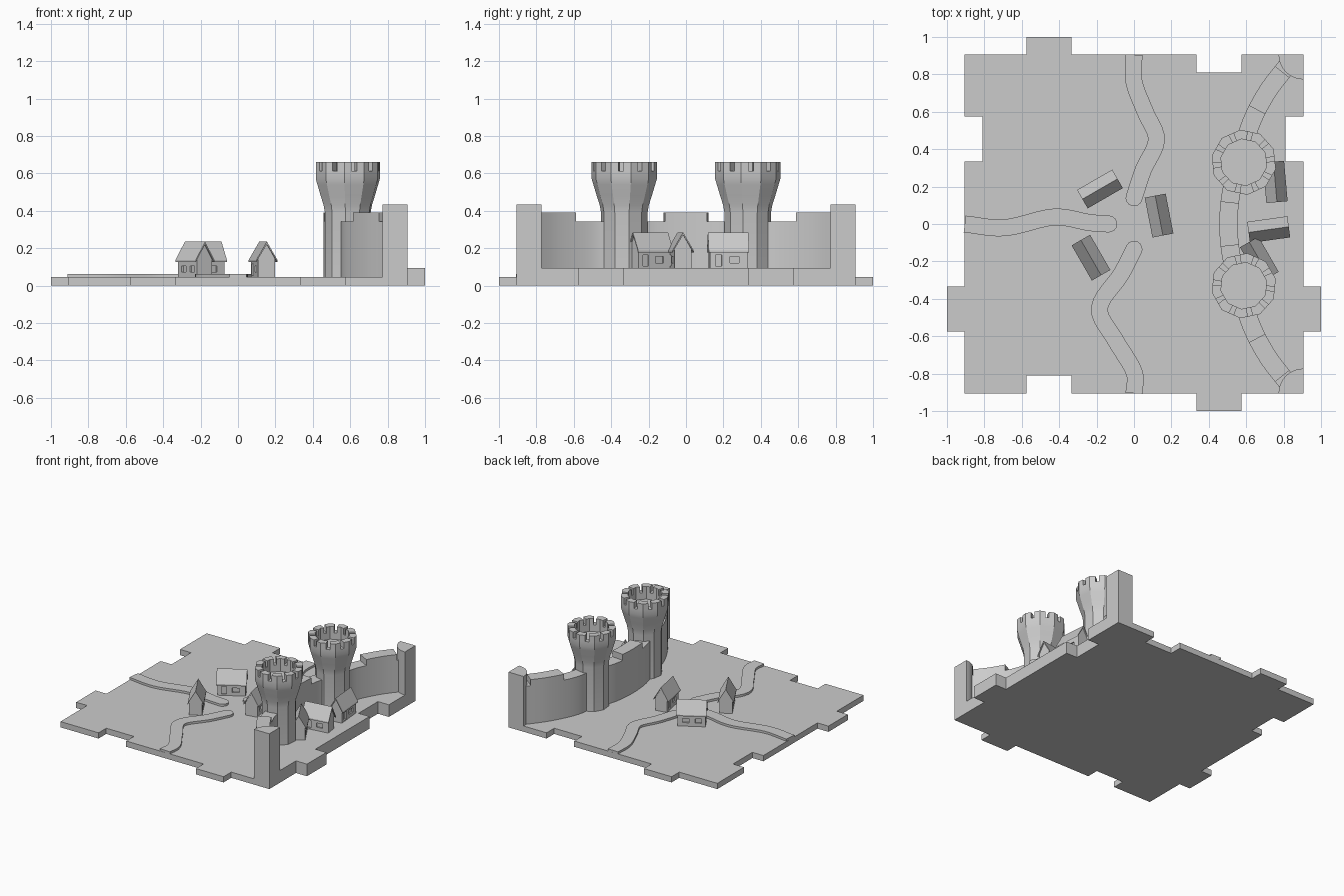
import bpy
import bmesh
from math import cos, sin, pi, radians
from mathutils import Vector, Matrix

cube = bpy.data.objects.get("Cube")
if cube:
    bpy.data.objects.remove(cube, do_unlink=True)

# One plain stone colour for everything
stone = bpy.data.materials.new("stone_grey")
stone.use_nodes = True
GREY = (0.6, 0.6, 0.6, 1)
stone.diffuse_color = GREY
stone.node_tree.nodes["Principled BSDF"].inputs["Base Color"].default_value = GREY

GROUND, CITY, EDGE = 0.045, 0.095, 0.905


def add_object(name, bm, smooth=False):
    bmesh.ops.recalc_face_normals(bm, faces=bm.faces)
    mesh = bpy.data.meshes.new(name)
    bm.to_mesh(mesh)
    bm.free()
    mesh.materials.append(stone)
    obj = bpy.data.objects.new(name, mesh)
    bpy.context.collection.objects.link(obj)
    if smooth:
        bpy.ops.object.select_all(action='DESELECT')
        obj.select_set(True)
        bpy.context.view_layer.objects.active = obj
        bpy.ops.object.shade_smooth_by_angle(angle=radians(30))
    return obj


def add_prism(bm, outline, z0, z1):
    """Extrude a flat outline from z0 up to z1."""
    face = bm.faces.new([bm.verts.new((p[0], p[1], z0)) for p in outline])
    top = bmesh.ops.extrude_face_region(bm, geom=[face])["geom"]
    moved = [v for v in top if isinstance(v, bmesh.types.BMVert)]
    bmesh.ops.translate(bm, verts=moved, vec=(0, 0, z1 - z0))


def prism(name, outline, z0, z1, smooth=False):
    bm = bmesh.new()
    add_prism(bm, outline, z0, z1)
    return add_object(name, bm, smooth)


def smooth_path(points, steps=6):
    """Catmull-Rom curve through the points."""
    p = [Vector(q) for q in points]
    p = [2 * p[0] - p[1]] + p + [2 * p[-1] - p[-2]]
    path = []
    for a, b, c, d in zip(p, p[1:], p[2:], p[3:]):
        for i in range(steps):
            t = i / steps
            path.append(0.5 * (2 * b + (c - a) * t + (2 * a - 5 * b + 4 * c - d) * t ** 2
                               + (3 * b - a - 3 * c + d) * t ** 3))
    return path + [p[-2]]


def ribbon(path, width, round_end=False):
    """Outline of a band of constant width along a path."""
    left, right = [], []
    last = len(path) - 1
    for i, p in enumerate(path):
        d = (path[min(i + 1, last)] - path[max(i - 1, 0)]).normalized()
        n = Vector((-d.y, d.x)) * width / 2
        left.append(p + n)
        right.append(p - n)
    cap = []
    if round_end:
        cap = [path[-1] + n * cos(pi * k / 8) + d * width / 2 * sin(pi * k / 8)
               for k in range(1, 8)]
    return left + cap + right[::-1]


# Tile with interlocking tabs and notches
A, B, C, D = 0.335, 0.575, 0.81, 1.0
tile = [(-EDGE, EDGE), (-B, EDGE), (-B, D), (-A, D), (-A, EDGE),
        (A, EDGE), (A, C), (B, C), (B, EDGE), (EDGE, EDGE),
        (EDGE, B), (C, B), (C, A), (EDGE, A),
        (EDGE, -A), (D, -A), (D, -B), (EDGE, -B), (EDGE, -EDGE),
        (B, -EDGE), (B, -D), (A, -D), (A, -EDGE),
        (-A, -EDGE), (-A, -C), (-B, -C), (-B, -EDGE), (-EDGE, -EDGE),
        (-EDGE, -B), (-D, -B), (-D, -A), (-EDGE, -A),
        (-EDGE, A), (-C, A), (-C, B), (-EDGE, B)]
prism("base_tile", tile, 0, GROUND)

# Roads
roads = {
    "back_road": [(0, EDGE), (0, 0.76), (0.06, 0.6), (0.12, 0.45), (0.05, 0.29), (0, 0.14)],
    "right_road": [(-EDGE, 0), (-0.69, -0.02), (-0.43, 0.037), (-0.24, 0.008), (-0.135, 0)],
    "front_road": [(0, -EDGE), (0, -0.79), (-0.1, -0.62), (-0.185, -0.45), (-0.07, -0.27),
                   (0, -0.135)],
}
for name, points in roads.items():
    prism(name, ribbon(smooth_path(points), 0.09, True), GROUND, 0.062, True)

# Raised city ground behind the wall
flank = [(0.595, 0.4), (0.612, 0.5), (0.658, 0.61), (0.725, 0.725), (0.803, 0.826), (0.83, 0.86)]
flank_path = smooth_path(flank)
middle_path = smooth_path([(0.56, -0.3), (0.52, -0.17), (0.505, 0), (0.52, 0.17), (0.56, 0.3)])
flip = lambda p: Vector((p[0], -p[1]))
city = ([flip(p) for p in flank_path[::-1]] + middle_path + flank_path
        + [(EDGE, 0.78), (EDGE, B), (C, B), (C, A), (EDGE, A),
           (EDGE, -A), (D, -A), (D, -B), (EDGE, -B), (EDGE, -0.78)])
prism("city_ground", city, GROUND, CITY)

# City wall: low walk plus higher merlon blocks
WALL, LOW, HIGH = 0.098, 0.343, 0.39
prism("middle_wall", ribbon(middle_path, WALL), GROUND, LOW, True)
block = [p for p in middle_path if abs(p.y) < 0.13]
prism("middle_wall_block", ribbon(block, WALL), LOW, HIGH, True)


def tower(name, centre, side):
    # Ten-sided shaft flaring into a hollow crown
    profile = [(0, GROUND), (0.125, GROUND), (0.125, 0.39), (0.132, 0.43), (0.148, 0.48),
               (0.166, 0.54), (0.175, 0.57), (0.175, 0.612), (0.125, 0.612),
               (0.125, 0.56), (0, 0.56)]
    bm = bmesh.new()
    angles = [side * radians(24 + 36 * k) for k in range(10)]
    rings = []
    for r, z in profile:
        if r:
            rings.append([bm.verts.new((r * cos(a), r * sin(a), z)) for a in angles])
    bm.faces.new(rings[0])
    bm.faces.new(rings[-1])
    for lo, hi in zip(rings, rings[1:]):
        for k in range(10):
            j = (k + 1) % 10
            bm.faces.new((lo[k], lo[j], hi[j], hi[k]))
    # Merlons wrapped around each corner
    spot = lambda r, k: r * Vector((cos(angles[k % 10]), sin(angles[k % 10])))
    for k in range(10):
        outline = []
        for r, order in ((0.175, (-1, 0, 1)), (0.125, (1, 0, -1))):
            outline += [spot(r, k).lerp(spot(r, k + s), 0.37) if s else spot(r, k)
                        for s in order]
        add_prism(bm, outline, 0.612, 0.66)
    bmesh.ops.translate(bm, verts=bm.verts, vec=centre)
    return add_object(name, bm, True)


for label, side in (("back", 1), ("front", -1)):
    path = [Vector((p.x, p.y * side)) for p in flank_path]
    prism(label + "_wall", ribbon(path, WALL), GROUND, LOW, True)
    block = [p for p in path if 0.6 < abs(p.y) < 0.815]
    prism(label + "_wall_block", ribbon(block, WALL), LOW, HIGH, True)
    # Quarter-round corner post
    corner = Vector((EDGE, EDGE * side))
    arc = [corner + 0.132 * Vector((-cos(pi / 2 * k / 8), -side * sin(pi / 2 * k / 8)))
           for k in range(9)]
    prism(label + "_corner_post", [corner] + arc, GROUND, 0.433, True)
    tower(label + "_tower", (0.587, 0.33 * side, 0), side)


def gable(name, profile, length):
    """Extrude a y-z profile along x."""
    bm = bmesh.new()
    add_prism(bm, profile, -length / 2, length / 2)
    turn = Matrix(((0, 0, 1), (1, 0, 0), (0, 1, 0)))
    bmesh.ops.transform(bm, matrix=turn.to_4x4(), verts=bm.verts)
    return add_object(name, bm)


# Shared house body with recessed door and windows
body = gable("house_body", [(-0.046, 0), (0.046, 0), (0.046, 0.098), (0, 0.178), (-0.046, 0.098)], 0.2)
bm = bmesh.new()
openings = [(-0.055, -0.046, 0.035, 0.01, 0.07), (0.03, -0.046, 0.05, 0.027, 0.06),
            (-0.05, 0.046, 0.045, 0.027, 0.06), (0.04, 0.046, 0.045, 0.027, 0.06)]
for x, y, w, z0, z1 in openings:
    box = [(x - w / 2, y - 0.01), (x + w / 2, y - 0.01), (x + w / 2, y + 0.01), (x - w / 2, y + 0.01)]
    add_prism(bm, box, z0, z1)
cutter = add_object("opening_cutter", bm)
cutter.hide_render = True
cut = body.modifiers.new("openings", 'BOOLEAN')
cut.operation = 'DIFFERENCE'
cut.object = cutter
bpy.context.view_layer.update()
body_mesh = bpy.data.meshes.new_from_object(body.evaluated_get(bpy.context.evaluated_depsgraph_get()))
bpy.data.objects.remove(body, do_unlink=True)
bpy.data.objects.remove(cutter, do_unlink=True)

# Shared roof
roof = gable("house_roof", [(-0.057, 0.082), (0, 0.176), (0.057, 0.082), (0.057, 0.093),
                            (0, 0.19), (-0.057, 0.093)], 0.217)
roof_mesh = roof.data
bpy.data.objects.remove(roof, do_unlink=True)

# Houses: x, y, ground height, turn in degrees
houses = [(-0.182, 0.187, GROUND, 30), (0.134, 0.045, GROUND, 281), (-0.23, -0.18, GROUND, 120),
          (0.755, 0.225, CITY, 95), (0.72, -0.03, CITY, 8), (0.67, -0.19, CITY, 120)]
for i, (x, y, z, turn) in enumerate(houses, 1):
    for part, mesh in (("walls", body_mesh), ("roof", roof_mesh)):
        obj = bpy.data.objects.new(f"house_{i}_{part}", mesh)
        obj.location = (x, y, z)
        obj.rotation_euler.z = radians(turn)
        bpy.context.collection.objects.link(obj)
